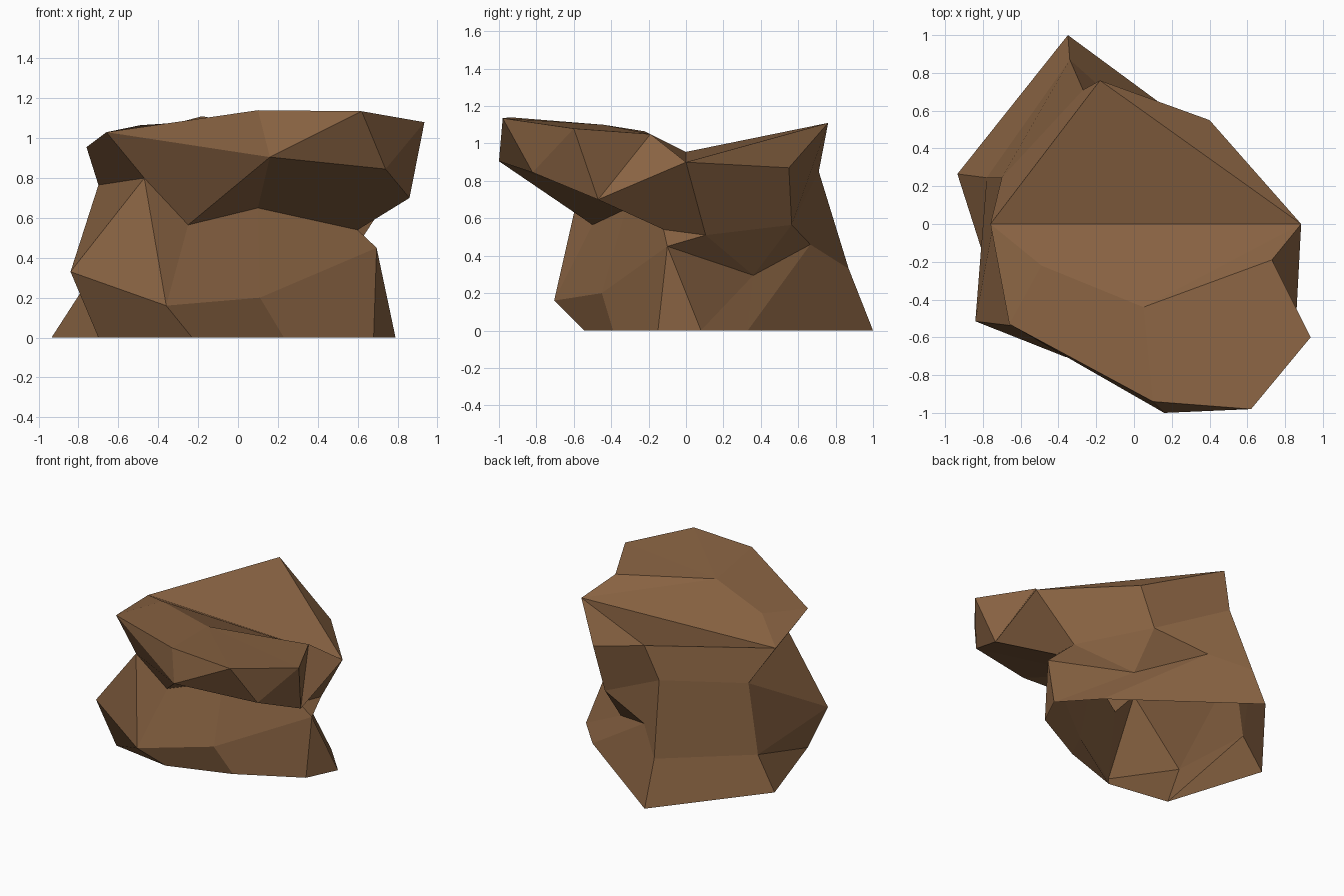
import bpy, bmesh

if "Cube" in bpy.data.objects:
    bpy.data.objects.remove(bpy.data.objects["Cube"])

# One flat colour
stone = bpy.data.materials.new("brown_stone")
stone.diffuse_color = (0.25, 0.125, 0.055, 1)
stone.use_nodes = True
stone.node_tree.nodes["Principled BSDF"].inputs["Base Color"].default_value = stone.diffuse_color

# Outline rings, anticlockwise from the front left; repeated points pinch a column
foot = [(-.70, -.47, 0), (-.23, -.545, 0), (.23, -.39, 0), (.68, -.15, 0), (.79, .08, 0),
        (.56, .33, 0), (.56, .33, 0), (-.35, 1, 0), (-.935, .265, 0)]
belly = [(-.84, -.515, .33), (-.36, -.705, .16), (.11, -.45, .20), (.695, -.10, .45), (.30, .36, .295),
         (.30, .36, .295), (-.11, .665, .46), (-.34, .87, .33), (-.78, .245, .24)]
neck = [(-.47, -.56, .80), (-.25, -.50, .565), (.10, -.32, .65), (.60, -.12, .54), (.63, .105, .51),
        (.29, .565, .565), (.29, .565, .565), (-.27, .71, .85), (-.70, .245, .765)]
ledge = [(-.66, -.53, 1.03), (.16, -1, .905), (.74, -.82, .845), (.86, -.47, .70), (.885, 0, .90),
         (.40, .55, .87), (.40, .55, .87), (-.18, .76, 1.11), (-.76, 0, .955)]
brow = [(-.66, -.53, 1.03), (.10, -.94, 1.14), (.62, -.98, 1.135), (.935, -.60, 1.08), (.73, -.19, 1.05)]
crown = [(-.49, -.22, 1.065), (.05, -.44, 1.10)]

bm = bmesh.new()
cache = {}


def vert(p):
    if p not in cache:
        cache[p] = bm.verts.new(p)
    return cache[p]


def face(*points):
    pts = list(dict.fromkeys(points))
    if len(pts) > 2:
        bm.faces.new([vert(p) for p in pts])


def bridge(low, high, i, j, split=None):
    a, b, c, d = low[i], low[j], high[j], high[i]
    if split == "rise":
        face(a, b, c)
        face(a, c, d)
    elif split == "fall":
        face(a, b, d)
        face(b, c, d)
    else:
        face(a, b, c, d)


# Walls, open underneath
n = len(foot)
walls = ((foot, belly, {3: "fall", 8: "fall"}),
         (belly, neck, {0: "fall", 3: "rise", 8: "fall"}),
         (neck, ledge, {1: "fall"}))
for low, high, splits in walls:
    for i in range(n):
        bridge(low, high, i, (i + 1) % n, splits.get(i))

# Overhanging front brow
for i in range(4):
    bridge(ledge, brow, i, i + 1, "rise")

# Front top, faceted around two crown points
left, right = ledge[8], ledge[4]
face(brow[0], brow[1], crown[1], crown[0])
for p, q in zip(brow[1:], brow[2:] + [right]):
    face(p, q, crown[1])
face(right, left, crown[0], crown[1])
face(left, brow[0], crown[0])

# Back top
face(right, ledge[5], ledge[7])
face(right, ledge[7], left)

bmesh.ops.recalc_face_normals(bm, faces=bm.faces[:])
mesh = bpy.data.meshes.new("overhanging_rock")
bm.to_mesh(mesh)
bm.free()
mesh.materials.append(stone)
rock = bpy.data.objects.new("overhanging_rock", mesh)
bpy.context.collection.objects.link(rock)
